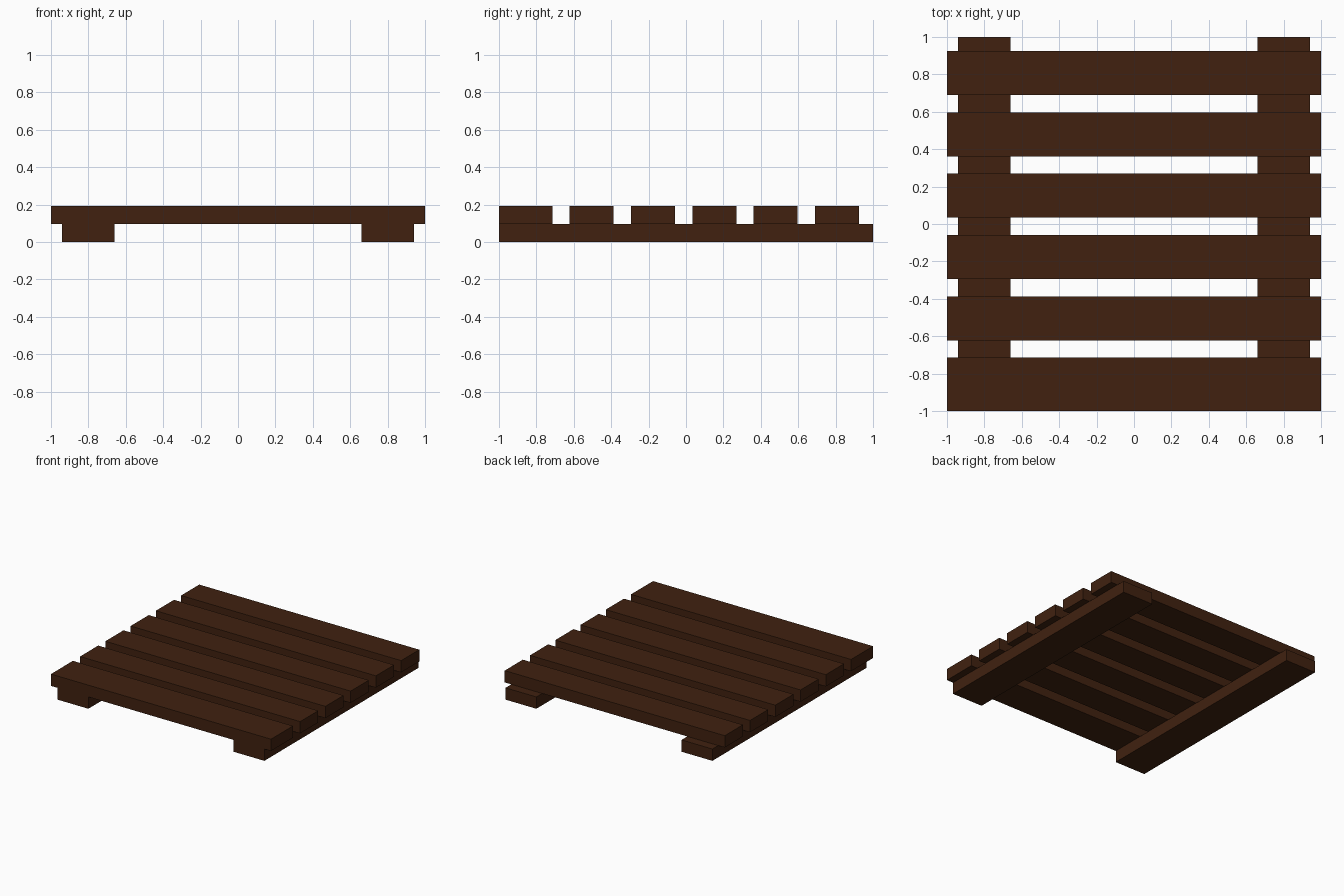
import bpy

if "Cube" in bpy.data.objects:
    bpy.data.objects.remove(bpy.data.objects["Cube"])

wood = bpy.data.materials.new("dark_brown_wood")
wood.diffuse_color = (0.052, 0.0155, 0.005, 1)
wood.use_nodes = True
wood.node_tree.nodes["Principled BSDF"].inputs["Base Color"].default_value = wood.diffuse_color


def board(name, x0, x1, y0, y1, z0, z1):
    """Plain rectangular plank between the given bounds."""
    bpy.ops.mesh.primitive_cube_add(
        size=1, location=((x0 + x1) / 2, (y0 + y1) / 2, (z0 + z1) / 2))
    ob = bpy.context.object
    ob.name = name
    ob.scale = (x1 - x0, y1 - y0, z1 - z0)
    bpy.ops.object.transform_apply(location=False, rotation=False, scale=True)
    ob.data.materials.append(wood)
    return ob


THICK = 0.097
PITCH = 0.328
WIDTH = 0.235

# Two runners along the depth
board("left_runner", -0.94, -0.66, -1, 1, 0, THICK)
board("right_runner", 0.66, 0.94, -1, 1, 0, THICK)

# Six cross slats; the front one is wider and flush with the runner ends
for i in range(6):
    back = -0.715 + i * PITCH
    front = -1 if i == 0 else back - WIDTH
    board(f"slat_{i + 1}", -1, 1, front, back, THICK, 2 * THICK)
